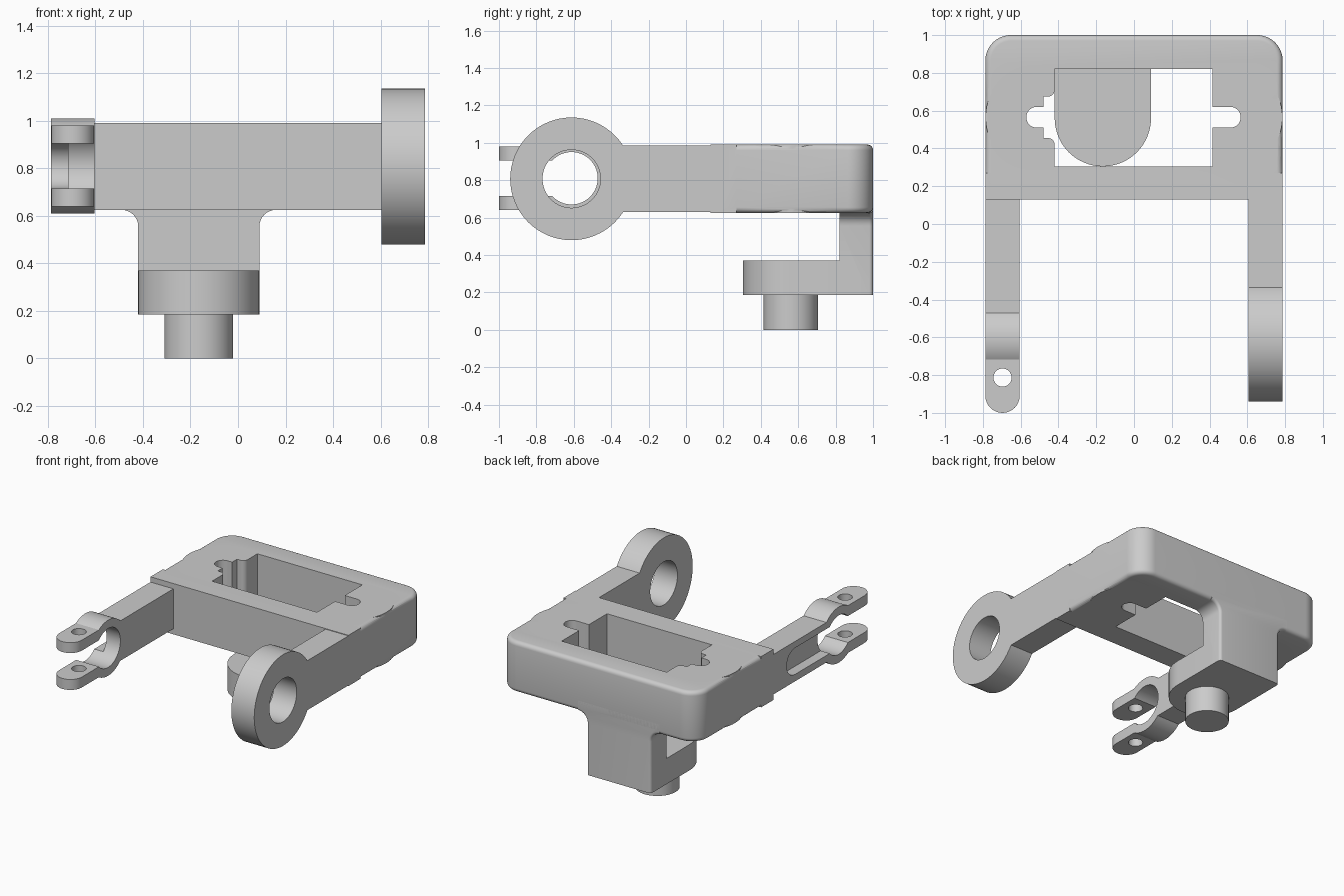
import bpy, bmesh
from math import cos, sin, pi
from mathutils import Vector

cube = bpy.data.objects.get("Cube")
if cube:
    bpy.data.objects.remove(cube, do_unlink=True)

grey = bpy.data.materials.new("plain_grey")
grey.use_nodes = True
GREY = (0.6, 0.6, 0.6, 1)
grey.diffuse_color = GREY
grey.node_tree.nodes["Principled BSDF"].inputs["Base Color"].default_value = GREY


def arc(cx, cy, r, start, end, n=16):
    """Points on an arc, angles in quarter turns."""
    angles = [(start + (end - start) * i / n) * pi / 2 for i in range(n + 1)]
    return [(cx + r * cos(a), cy + r * sin(a)) for a in angles]


def circle(cx, cy, r):
    return arc(cx, cy, r, 0, 4, 64)[:-1]


def rect(a0, a1, b0, b1):
    return [(a0, b0), (a1, b0), (a1, b1), (a0, b1)]


def prism(name, outline, axis, low, high, round_edge=None, radius=0.03):
    """Extrude a flat outline along an axis; optionally round chosen edges."""
    place = {"x": lambda a, b, c: (c, a, b),
             "y": lambda a, b, c: (a, c, b),
             "z": lambda a, b, c: (a, b, c)}[axis]
    bm = bmesh.new()
    face = bm.faces.new([bm.verts.new(place(a, b, low)) for a, b in outline])
    grown = bmesh.ops.extrude_face_region(bm, geom=[face])["geom"]
    shift = Vector(place(0, 0, high - low))
    bmesh.ops.translate(bm, vec=shift, verts=[g for g in grown if isinstance(g, bmesh.types.BMVert)])
    bmesh.ops.recalc_face_normals(bm, faces=bm.faces)
    if round_edge:
        edges = [e for e in bm.edges if round_edge(e.verts[0].co, e.verts[1].co)]
        bmesh.ops.bevel(bm, geom=edges, offset=radius, segments=5, profile=0.5, affect="EDGES")
    mesh = bpy.data.meshes.new(name)
    bm.to_mesh(mesh)
    bm.free()
    mesh.materials.append(grey)
    obj = bpy.data.objects.new(name, mesh)
    bpy.context.collection.objects.link(obj)
    return obj


def activate(obj):
    bpy.ops.object.select_all(action="DESELECT")
    obj.select_set(True)
    bpy.context.view_layer.objects.active = obj


def combine(obj, operation, *others):
    """Apply boolean operations and discard the helper solids."""
    activate(obj)
    for other in others:
        mod = obj.modifiers.new("combine", "BOOLEAN")
        mod.operation, mod.solver, mod.object = operation, "EXACT", other
        bpy.ops.object.modifier_apply(modifier=mod.name)
        bpy.data.objects.remove(other, do_unlink=True)


LEFT, RIGHT, INNER = -0.787, 0.787, 0.605
BOTTOM, TOP = 0.625, 0.99
SLOT_Y, AXLE_Y, AXLE_Z = 0.565, -0.612, 0.807

# Main frame: rounded rear body, square front bar, bosses round the slots
body_outline = ([(LEFT, 0.2), (RIGHT, 0.2)]
                + arc(RIGHT - 0.135, 0.865, 0.135, 0, 1)
                + arc(LEFT + 0.135, 0.865, 0.135, 1, 2))


def rim(a, b):
    return abs(a.z - b.z) < 0.001 and max(a.y, b.y) > 0.21


frame = prism("frame", body_outline, "z", BOTTOM, TOP, rim)
combine(frame, "UNION",
        prism("bar", rect(LEFT, RIGHT, 0.13, 0.27), "z", BOTTOM, TOP),
        *[prism("boss", circle(x, SLOT_Y, 0.276), "z", BOTTOM, TOP) for x in (-0.51, 0.51)])

# Stepped window with a round-ended slot on each side
window = ([(-0.42, 0.305), (0.415, 0.305), (0.415, 0.51)]
          + arc(0.51, SLOT_Y, 0.055, -1, 1)
          + [(0.415, 0.62), (0.415, 0.82), (-0.42, 0.82)]
          + arc(-0.455, 0.71, 0.035, 0, -1, 6)
          + [(-0.48, 0.675), (-0.48, 0.62)]
          + arc(-0.515, SLOT_Y, 0.055, 1, 3)
          + [(-0.48, 0.51), (-0.48, 0.455)]
          + arc(-0.455, 0.42, 0.035, 1, 0, 6))
combine(frame, "DIFFERENCE", prism("cutter", window, "z", 0.5, 1.1))

# Hanging bracket: flared stem and round-nosed foot
stem_outline = ([(-0.42, 0.185), (0.09, 0.185)]
                + arc(0.16, 0.555, 0.07, 2, 1, 8)
                + [(0.16, 0.7), (-0.49, 0.7)]
                + arc(-0.49, 0.555, 0.07, 1, 0, 8))


def stem_rear(a, b):
    on_back = min(a.y, b.y) > 0.99
    return on_back and abs(a.z - b.z) > 0.001 and max(a.z, b.z) < 0.626


bracket = prism("bracket", stem_outline, "y", 0.82, 1.0, stem_rear, 0.02)
foot_outline = [(0.09, 0.9), (-0.42, 0.9)] + arc(-0.165, 0.56, 0.255, 2, 4, 32)
combine(bracket, "UNION", prism("foot", foot_outline, "z", 0.185, 0.37))
peg = prism("peg", circle(-0.165, 0.56, 0.145), "z", 0, 0.185)

# Arm ending in a large ring
ring_arm = prism("ring_arm", rect(AXLE_Y, 0.13, 0.63, 0.986), "x", INNER, RIGHT)
combine(ring_arm, "UNION", prism("ring", circle(AXLE_Y, AXLE_Z, 0.328), "x", INNER, RIGHT))
combine(ring_arm, "DIFFERENCE", prism("cutter", circle(AXLE_Y, AXLE_Z, 0.155), "x", 0.5, 1))

# Arm ending in a bored boss and a two-pronged fork
fork_arm = prism("fork_arm", rect(AXLE_Y, 0.13, 0.665, 0.952), "x", LEFT, -INNER)
MID = (LEFT - INNER) / 2
half = (-INNER - LEFT) / 2
prongs = [(LEFT, AXLE_Y), (-INNER, AXLE_Y)] + arc(MID, half - 1, half, 4, 2)
combine(fork_arm, "UNION",
        prism("boss", circle(AXLE_Y, 0.81, 0.2), "x", LEFT, -INNER),
        prism("prongs", prongs[::-1], "z", 0.64, 0.98))
channel = [(AXLE_Y, 0.715)] + arc(-0.115, 0.81, 0.095, -1, 1) + [(AXLE_Y, 0.905)]
combine(fork_arm, "DIFFERENCE",
        prism("cutter", circle(AXLE_Y, 0.81, 0.14), "x", -1, -0.5),
        prism("cutter", rect(-1.2, AXLE_Y, 0.715, 0.905), "x", -1, -0.5),
        prism("cutter", channel, "x", -1, -0.715),
        prism("cutter", circle(MID, -0.813, 0.048), "z", 0.5, 1.1))

for part in (frame, bracket, peg, ring_arm, fork_arm):
    activate(part)
    bpy.ops.object.shade_smooth_by_angle(angle=pi / 6)
